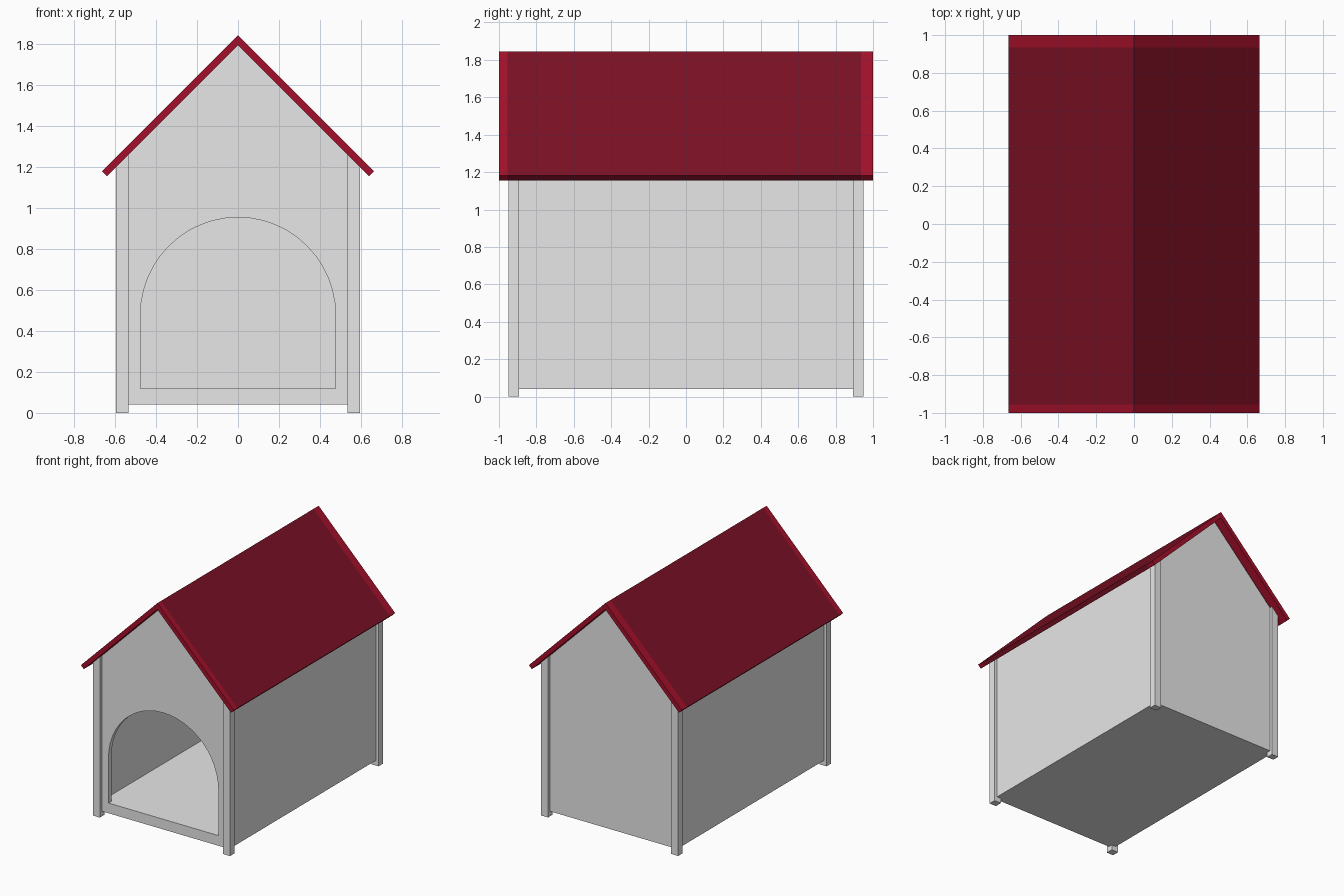
import bpy, bmesh, math

if "Cube" in bpy.data.objects:
    bpy.data.objects.remove(bpy.data.objects["Cube"])


def material(name, rgb):
    m = bpy.data.materials.new(name)
    m.diffuse_color = (*rgb, 1)
    m.use_nodes = True
    m.node_tree.nodes["Principled BSDF"].inputs["Base Color"].default_value = m.diffuse_color
    return m


GREY = material("light grey", (0.8, 0.8, 0.8))
ROOF_RED = material("dark red", (0.2, 0.005, 0.018))
TRIM_RED = material("trim red", (0.37, 0.005, 0.024))
INNER = 1.795   # height of the roof underside at the ridge (45 degree slopes)
OUTER = 1.845   # height of the roof top at the ridge


def prism(name, profile, y0, y1, mat):
    """Extrude an xz profile along y."""
    bm = bmesh.new()
    face = bm.faces.new([bm.verts.new((x, y0, z)) for x, z in profile])
    ext = bmesh.ops.extrude_face_region(bm, geom=[face])
    for v in ext["geom"]:
        if isinstance(v, bmesh.types.BMVert):
            v.co.y = y1
    bmesh.ops.recalc_face_normals(bm, faces=bm.faces)
    mesh = bpy.data.meshes.new(name)
    bm.to_mesh(mesh)
    bm.free()
    mesh.materials.append(mat)
    ob = bpy.data.objects.new(name, mesh)
    bpy.context.collection.objects.link(ob)
    return ob


def upright(name, xa, xb, z0, y0, y1):
    """Upright piece whose top follows the roof slope."""
    prof = [(xa, z0), (xb, z0), (xb, INNER - abs(xb)), (xa, INNER - abs(xa))]
    return prism(name, prof, y0, y1, GREY)


# corner posts and side walls
for s, side in ((-1, "left"), (1, "right")):
    upright(f"front_{side}_post", s * 0.535, s * 0.595, 0, -0.95, -0.893)
    upright(f"back_{side}_post", s * 0.535, s * 0.595, 0, 0.893, 0.948)
    upright(f"{side}_wall", s * 0.54, s * 0.572, 0.04, -0.92, 0.92)

# gable walls
W = 0.572
gable = [(-W, 0.04), (W, 0.04), (W, INNER - W), (0, INNER), (-W, INNER - W)]
prism("back_wall", gable, 0.89, 0.925, GREY)
front = prism("front_wall", gable, -0.925, -0.888, GREY)

# arched doorway cut through the front wall
arch = [(-0.477, 0.12), (0.477, 0.12)]
arch += [(0.477 * math.cos(math.pi * i / 24), 0.475 + 0.48 * math.sin(math.pi * i / 24))
         for i in range(25)]
cutter = prism("door_cutter", arch, -1.1, -0.7, GREY)
cutter.hide_render = True
mod = front.modifiers.new("doorway", "BOOLEAN")
mod.operation = "DIFFERENCE"
mod.solver = "EXACT"
mod.object = cutter
dg = bpy.context.evaluated_depsgraph_get()
cut_mesh = bpy.data.meshes.new_from_object(front.evaluated_get(dg))
front.modifiers.clear()
front.data = cut_mesh
bpy.data.objects.remove(cutter)

# floor
prism("floor", [(-0.57, 0.04), (0.57, 0.04), (0.57, 0.118), (-0.57, 0.118)],
      -0.923, 0.923, GREY)

# pitched roof with brighter trim at both ends
E = 0.664
roof = [(0, OUTER), (E, OUTER - E), (E - 0.025, INNER - E + 0.025), (0, INNER),
        (-E + 0.025, INNER - E + 0.025), (-E, OUTER - E)]
prism("roof", roof, -0.955, 0.935, ROOF_RED)
prism("front_roof_trim", roof, -1, -0.955, TRIM_RED)
prism("back_roof_trim", roof, 0.935, 1, TRIM_RED)
